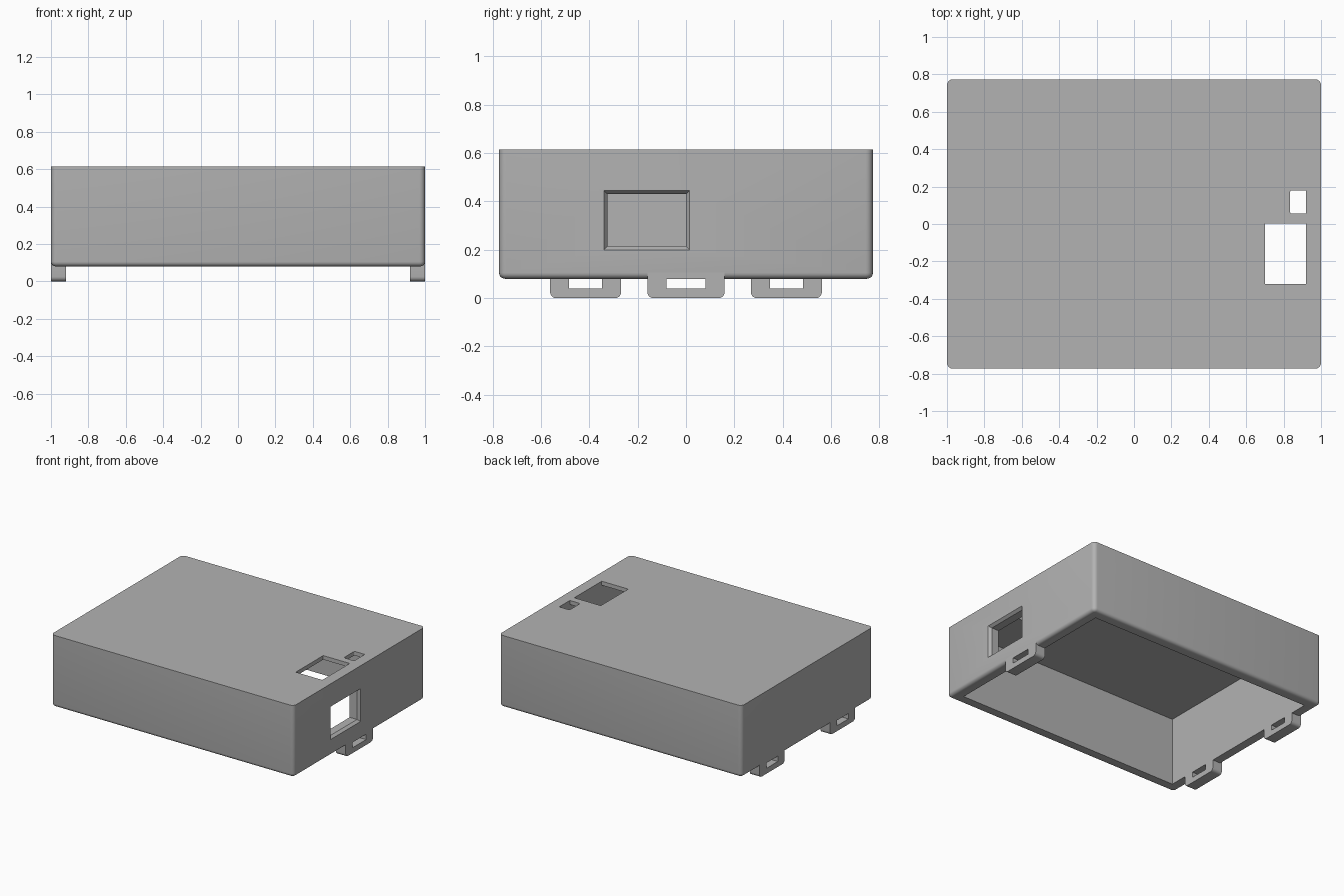
import bpy, bmesh, math

if "Cube" in bpy.data.objects:
    bpy.data.objects.remove(bpy.data.objects["Cube"])

W, D = 1.0, 0.773            # half width and half depth
BOTTOM, TOP = 0.08, 0.615    # shell heights
WALL, LID = 0.08, 0.03       # wall and lid thickness
FILLET = 0.025

grey = bpy.data.materials.new("grey plastic")
grey.diffuse_color = (0.45, 0.45, 0.45, 1)
grey.use_nodes = True
grey.node_tree.nodes["Principled BSDF"].inputs["Base Color"].default_value = grey.diffuse_color


def make(name, bm):
    bmesh.ops.recalc_face_normals(bm, faces=bm.faces)
    mesh = bpy.data.meshes.new(name)
    bm.to_mesh(mesh)
    bm.free()
    mesh.materials.append(grey)
    ob = bpy.data.objects.new(name, mesh)
    bpy.context.collection.objects.link(ob)
    return ob


def box_mesh(x0, x1, y0, y1, z0, z1):
    bm = bmesh.new()
    bmesh.ops.create_cube(bm, size=1)
    for v in bm.verts:
        v.co = (x1 if v.co.x > 0 else x0, y1 if v.co.y > 0 else y0,
                z1 if v.co.z > 0 else z0)
    return bm


def bevel(bm, test, size, segments=5):
    edges = [e for e in bm.edges if test(*[v.co for v in e.verts])]
    bmesh.ops.bevel(bm, geom=edges, offset=size, segments=segments,
                    profile=0.5, affect='EDGES', clamp_overlap=True)


def cut(ob, bm):
    cutter = make("cutter", bm)
    cutter.hide_render = True
    mod = ob.modifiers.new("cut", 'BOOLEAN')
    mod.operation, mod.solver, mod.object = 'DIFFERENCE', 'EXACT', cutter
    bpy.context.view_layer.objects.active = ob
    bpy.ops.object.modifier_apply(modifier=mod.name)
    bpy.data.objects.remove(cutter, do_unlink=True)


def shade(ob):
    bpy.ops.object.select_all(action='DESELECT')
    ob.select_set(True)
    bpy.context.view_layer.objects.active = ob
    bpy.ops.object.shade_smooth_by_angle(angle=math.radians(30))


def upright(a, b):
    return abs(a.z - b.z) > 0.1


# Shell: rounded upright corners and lower rim, sharp top edge
bm = box_mesh(-W, W, -D, D, BOTTOM, TOP)
bevel(bm, upright, 0.03)
bevel(bm, lambda a, b: max(a.z, b.z) < BOTTOM + 0.001, FILLET)
shell = make("shell", bm)

# Hollow interior, open underneath
cut(shell, box_mesh(-W + WALL, W - WALL, -D + WALL, D - WALL, -0.1, TOP - LID))

# Side window with a chamfered outer edge
cut(shell, box_mesh(0.85, 1.1, -0.325, 0.0, 0.215, 0.43))
bm = box_mesh(W - 0.02, W + 0.02, -0.325, 0.0, 0.215, 0.43)
for v in bm.verts:
    if v.co.x > W:
        v.co.y += 0.03 if v.co.y > -0.1 else -0.03
        v.co.z += 0.03 if v.co.z > 0.3 else -0.03
cut(shell, bm)

# Lid openings
cut(shell, box_mesh(0.70, W - WALL - 0.001, -0.32, 0.003, 0.5, 0.7))
bm = box_mesh(0.833, W - WALL - 0.001, 0.055, 0.18, 0.5, 0.7)
bevel(bm, lambda a, b: upright(a, b) and a.x < 0.9, 0.015, 3)
cut(shell, bm)
shade(shell)

# Slotted tabs below the rim: name, side, centre, half width, slot half width
for name, side, cy, half, slot in (("right_tab", 1, 0.0, 0.16, 0.08),
                                   ("left_front_tab", -1, -0.415, 0.147, 0.068),
                                   ("left_back_tab", -1, 0.415, 0.147, 0.068)):
    x0, x1 = sorted((side * W, side * (W - WALL)))
    bm = box_mesh(x0, x1, cy - half, cy + half, 0, BOTTOM + FILLET)
    bevel(bm, lambda a, b: max(a.z, b.z) < 0.001 and abs(a.x - b.x) > 0.05, 0.025)
    tab = make(name, bm)
    cut(tab, box_mesh(x0 - 0.1, x1 + 0.1, cy - slot, cy + slot, 0.04, BOTTOM))
    shade(tab)
